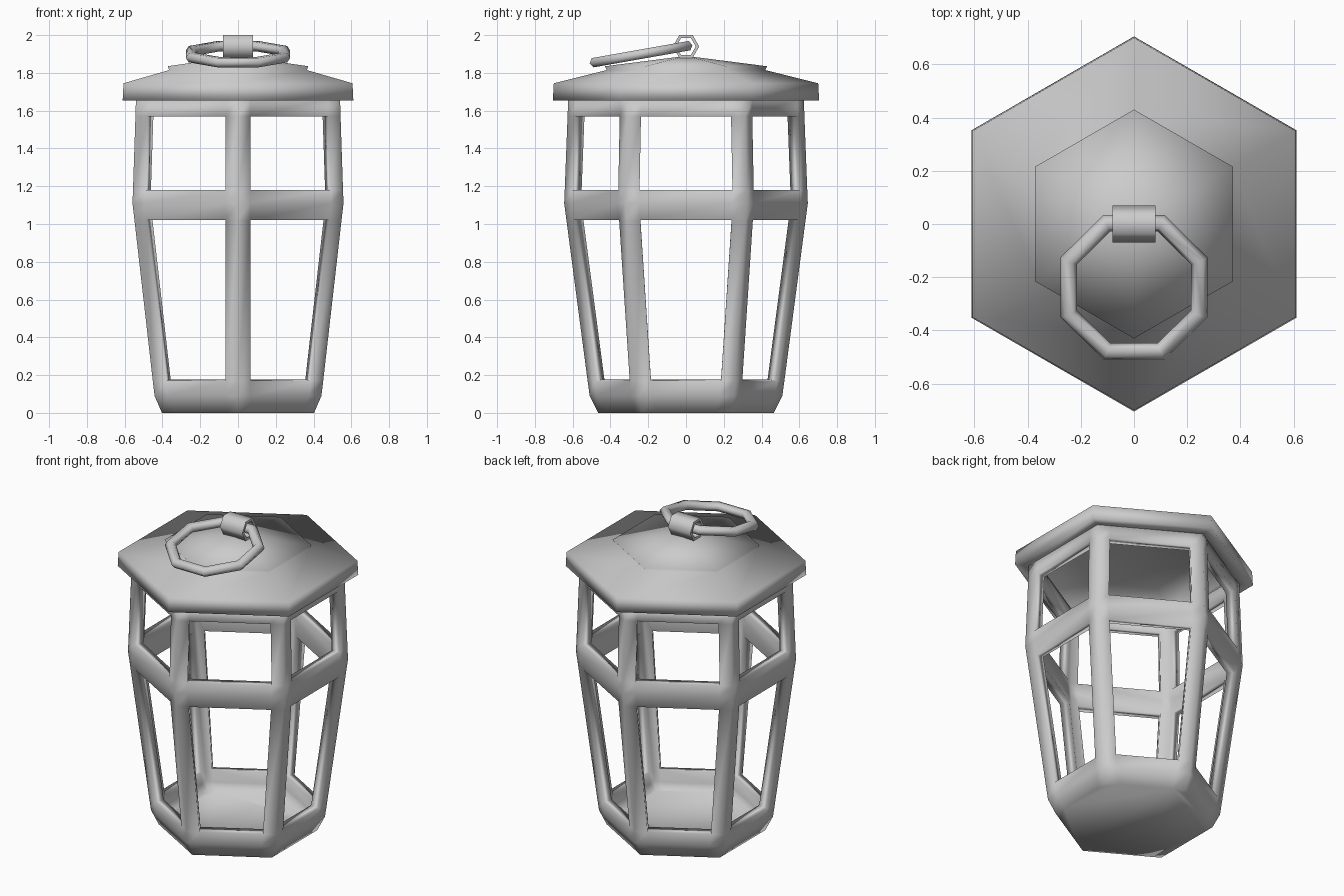
import bpy, bmesh
from math import sin, cos, radians
from mathutils import Vector

if "Cube" in bpy.data.objects:
    bpy.data.objects.remove(bpy.data.objects["Cube"])


def finish(name, bm):
    bmesh.ops.remove_doubles(bm, verts=bm.verts, dist=0.0005)
    bmesh.ops.recalc_face_normals(bm, faces=bm.faces)
    for f in bm.faces:
        f.smooth = True
    me = bpy.data.meshes.new(name)
    bm.to_mesh(me)
    bm.free()
    ob = bpy.data.objects.new(name, me)
    bpy.context.collection.objects.link(ob)
    return ob


def corner(i, r, z):
    a = radians(90 + 60 * i)
    return Vector((r * cos(a), r * sin(a), z))


def hex_lathe(name, profile, closed=False):
    """Six-sided revolve of (radius, height) points."""
    bm = bmesh.new()
    pairs = list(zip(profile, profile[1:]))
    if closed:
        pairs.append((profile[-1], profile[0]))
    for (r0, z0), (r1, z1) in pairs:
        for i in range(6):
            pts = [corner(i, r0, z0), corner(i + 1, r0, z0),
                   corner(i + 1, r1, z1), corner(i, r1, z1)]
            if r0 == 0:
                pts.pop(1)
            elif r1 == 0:
                pts.pop()
            bm.faces.new([bm.verts.new(p) for p in pts])
    return finish(name, bm)


# Body: hexagonal shell with two rows of window openings
POST = 0.075
rows = [(0.465, 0), (0.51, 0.09), (0.521, 0.17), (0.633, 1.02),
        (0.645, 1.11), (0.642, 1.18), (0.627, 1.57), (0.624, 1.66)]
windows = (2, 5)
bm = bmesh.new()


def row_points(i, r, z):
    a, b = corner(i, r, z), corner(i + 1, r, z)
    d = (b - a).normalized() * POST
    return [a, a + d, b - d, b]


for k in range(len(rows) - 1):
    for i in range(6):
        lo, hi = row_points(i, *rows[k]), row_points(i, *rows[k + 1])
        for c in range(3):
            if c == 1 and k in windows:
                continue
            quad = (lo[c], lo[c + 1], hi[c + 1], hi[c])
            bm.faces.new([bm.verts.new(p) for p in quad])
floor_pts = [p for i in range(6) for p in row_points(i, *rows[0])[:3]]
bm.faces.new([bm.verts.new(p) for p in reversed(floor_pts)])
body = finish("lantern_body", bm)
solid = body.modifiers.new("wall", 'SOLIDIFY')
solid.thickness = 0.06
solid.offset = -1
solid.use_even_offset = True

# Roof: hollow eave tier and a low cap on top
hex_lathe("roof", [(0.60, 1.655), (0.705, 1.655), (0.70, 1.745), (0.42, 1.815),
                   (0.43, 1.835), (0, 1.89), (0, 1.83), (0.39, 1.775),
                   (0.60, 1.715)], closed=True)

# Hanger: short thin-walled hexagonal tube lying along x
bm = bmesh.new()
ro, ri, w = 0.07, 0.052, 0.08
for i in range(6):
    def p(x, r, j):
        a = radians(60 * j)
        return bm.verts.new((x, r * cos(a), 1.94 + r * sin(a)))
    loop = [(-w, ro), (w, ro), (w, ri), (-w, ri)]
    for (x0, r0), (x1, r1) in zip(loop, loop[1:] + loop[:1]):
        bm.faces.new([p(x0, r0, i), p(x1, r1, i), p(x1, r1, i + 1), p(x0, r0, i + 1)])
hanger = finish("hanger_loop", bm)
bpy.context.view_layer.objects.active = hanger
hanger.select_set(True)
bpy.ops.object.shade_smooth_by_angle(angle=radians(65))

# Carrying ring: octagonal, tipped forward through the hanger
bpy.ops.mesh.primitive_torus_add(major_segments=8, minor_segments=6,
                                 major_radius=0.265, minor_radius=0.034,
                                 location=(0, -0.238, 1.899))
ring = bpy.context.object
ring.name = "carrying_ring"
for v in ring.data.vertices:
    x, y, z = v.co
    c, s = cos(radians(22.5)), sin(radians(22.5))
    v.co = (x * c - y * s, x * s + y * c, z * 0.85)
ring.rotation_euler = (radians(10), 0, 0)
bpy.ops.object.shade_smooth()
